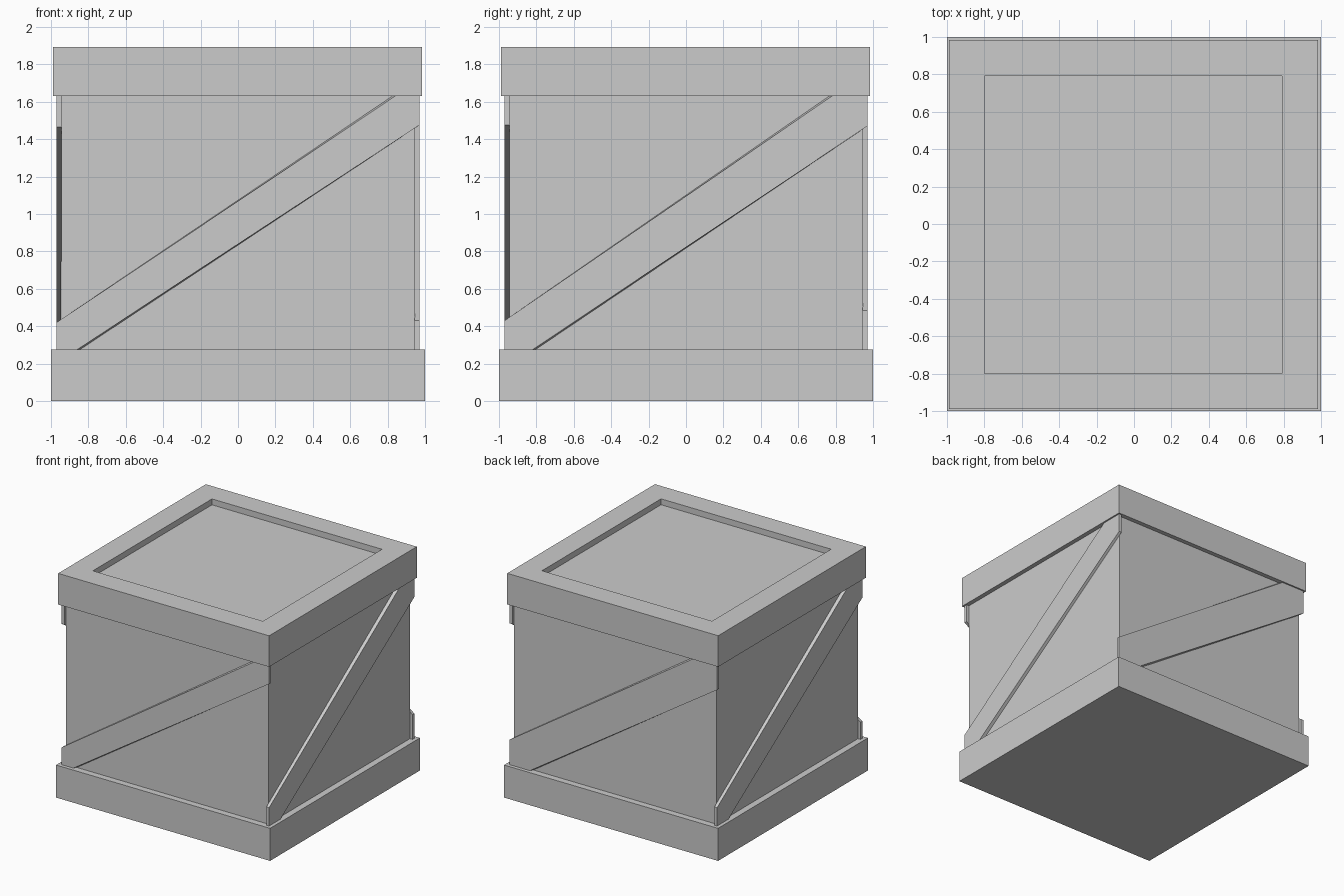
import bpy, bmesh, math
from mathutils import Matrix

if "Cube" in bpy.data.objects:
    bpy.data.objects.remove(bpy.data.objects["Cube"])


def make_object(name, bm):
    bmesh.ops.recalc_face_normals(bm, faces=bm.faces)
    mesh = bpy.data.meshes.new(name)
    bm.to_mesh(mesh)
    bm.free()
    ob = bpy.data.objects.new(name, mesh)
    bpy.context.collection.objects.link(ob)
    return ob


def box(half, z0, z1, shift=0.0):
    bm = bmesh.new()
    bmesh.ops.create_cube(bm, size=1)
    bmesh.ops.scale(bm, vec=(2 * half, 2 * half, z1 - z0), verts=bm.verts)
    bmesh.ops.translate(bm, vec=(shift, shift, (z0 + z1) / 2), verts=bm.verts)
    return bm


BASE_TOP, LID_BOTTOM, LID_TOP = 0.275, 1.63, 1.893
BODY, BRACE = 0.945, 0.97

# Base plinth and crate body
make_object("base", box(1.0, 0, BASE_TOP))
make_object("body", box(BODY, BASE_TOP, LID_BOTTOM))

# Lid with a shallow square recess in its top
bm = box(0.986, LID_BOTTOM, LID_TOP, -0.003)
bm.faces.ensure_lookup_table()
top = max(bm.faces, key=lambda f: f.calc_center_median().z)
bmesh.ops.inset_region(bm, faces=[top], thickness=0.191, use_even_offset=True)
floor = bmesh.ops.extrude_face_region(bm, geom=[top])["geom"]
floor_verts = [g for g in floor if isinstance(g, bmesh.types.BMVert)]
bmesh.ops.translate(bm, vec=(0, 0, -0.05), verts=floor_verts)
if top.is_valid:
    bmesh.ops.delete(bm, geom=[top], context='FACES_ONLY')
make_object("lid", bm)


# Diagonal brace: slanted prism trimmed at the base, lid and side edges
def brace(name, angle, low_z, low_x, high_z, high_x):
    def outline(y, d):
        return [(-BRACE, y, BASE_TOP), (low_x + d, y, BASE_TOP),
                (BRACE, y, high_z), (BRACE, y, LID_BOTTOM),
                (high_x - d, y, LID_BOTTOM), (-BRACE, y, low_z)]
    bm = bmesh.new()
    outer = [bm.verts.new(p) for p in outline(-BRACE, 0)]
    inner = [bm.verts.new(p) for p in outline(-BODY, 0.015)]
    bm.faces.new(outer)
    bm.faces.new(inner[::-1])
    for i in range(6):
        j = (i + 1) % 6
        bm.faces.new((outer[i], outer[j], inner[j], inner[i]))
    bm.transform(Matrix.Rotation(math.radians(angle), 4, 'Z'))
    make_object(name, bm)


brace("front_brace", 0, 0.42, -0.86, 1.475, 0.84)
brace("right_brace", 90, 0.43, -0.82, 1.47, 0.78)
brace("back_brace", 180, 0.485, -0.78, 1.425, 0.75)
brace("left_brace", 270, 0.43, -0.82, 1.465, 0.78)
